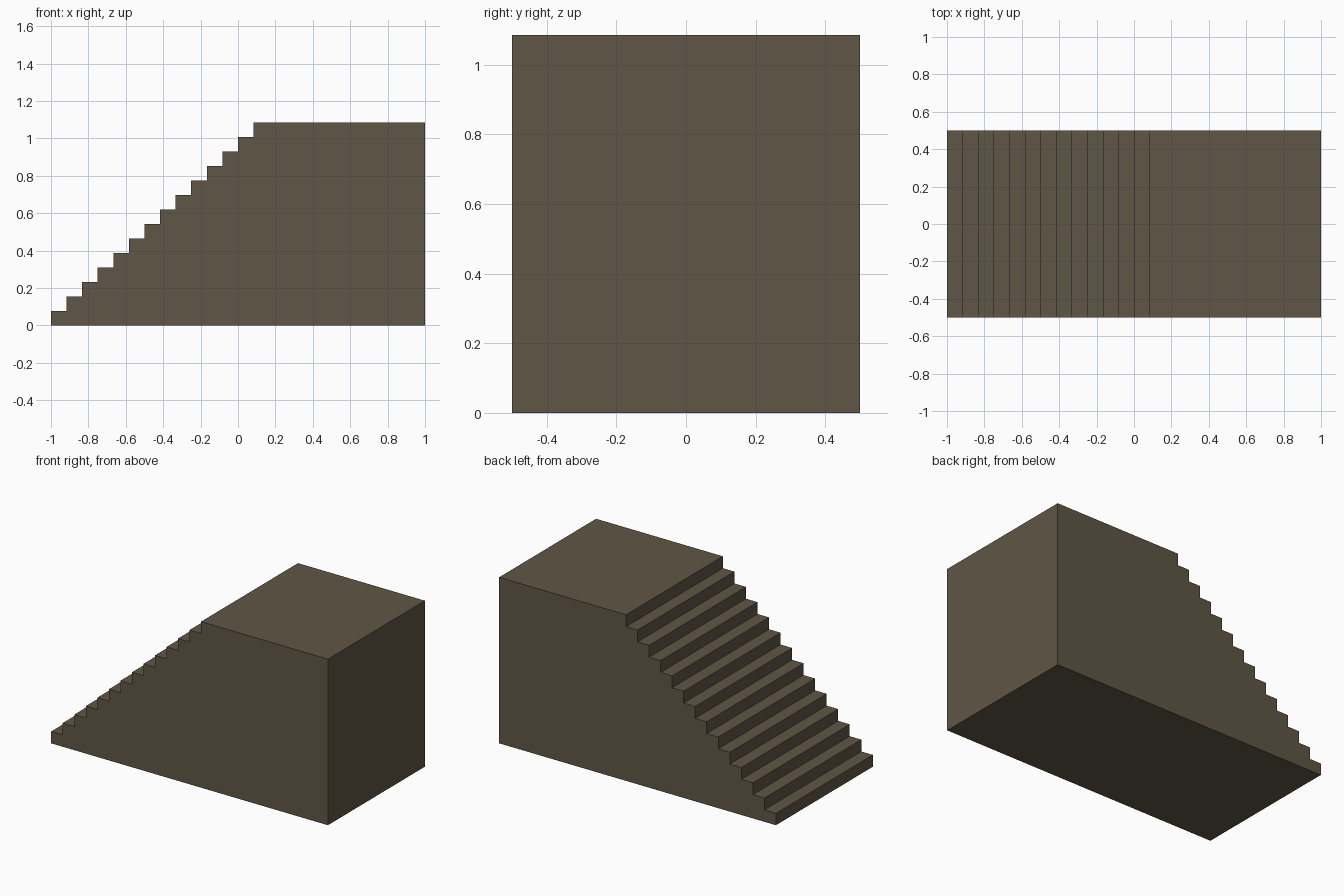
import bpy
import bmesh

if "Cube" in bpy.data.objects:
    bpy.data.objects.remove(bpy.data.objects["Cube"])

RISERS = 14
TREAD = 1 / 12
RISE = 1.085 / RISERS
HALF_DEPTH = 0.5

# Single stone colour
stone = bpy.data.materials.new("brown stone")
stone.diffuse_color = (0.115, 0.093, 0.060, 1)
stone.use_nodes = True
stone.node_tree.nodes["Principled BSDF"].inputs["Base Color"].default_value = stone.diffuse_color

# Stepped side profile: stairs climbing in +x to a landing
profile = [(-1, 0)]
for i in range(RISERS):
    x = -1 + i * TREAD
    if i:
        profile.append((x, i * RISE))
    profile.append((x, (i + 1) * RISE))
profile += [(1, RISERS * RISE), (1, 0)]

# Extrude the profile through the depth
bm = bmesh.new()
side = bm.faces.new([bm.verts.new((x, -HALF_DEPTH, z)) for x, z in profile])
out = bmesh.ops.extrude_face_region(bm, geom=[side], use_keep_orig=True)
moved = [v for v in out["geom"] if isinstance(v, bmesh.types.BMVert)]
bmesh.ops.translate(bm, verts=moved, vec=(0, 2 * HALF_DEPTH, 0))
bmesh.ops.recalc_face_normals(bm, faces=bm.faces)

mesh = bpy.data.meshes.new("stairs_with_landing")
bm.to_mesh(mesh)
bm.free()
mesh.materials.append(stone)
bpy.context.collection.objects.link(bpy.data.objects.new("stairs_with_landing", mesh))
